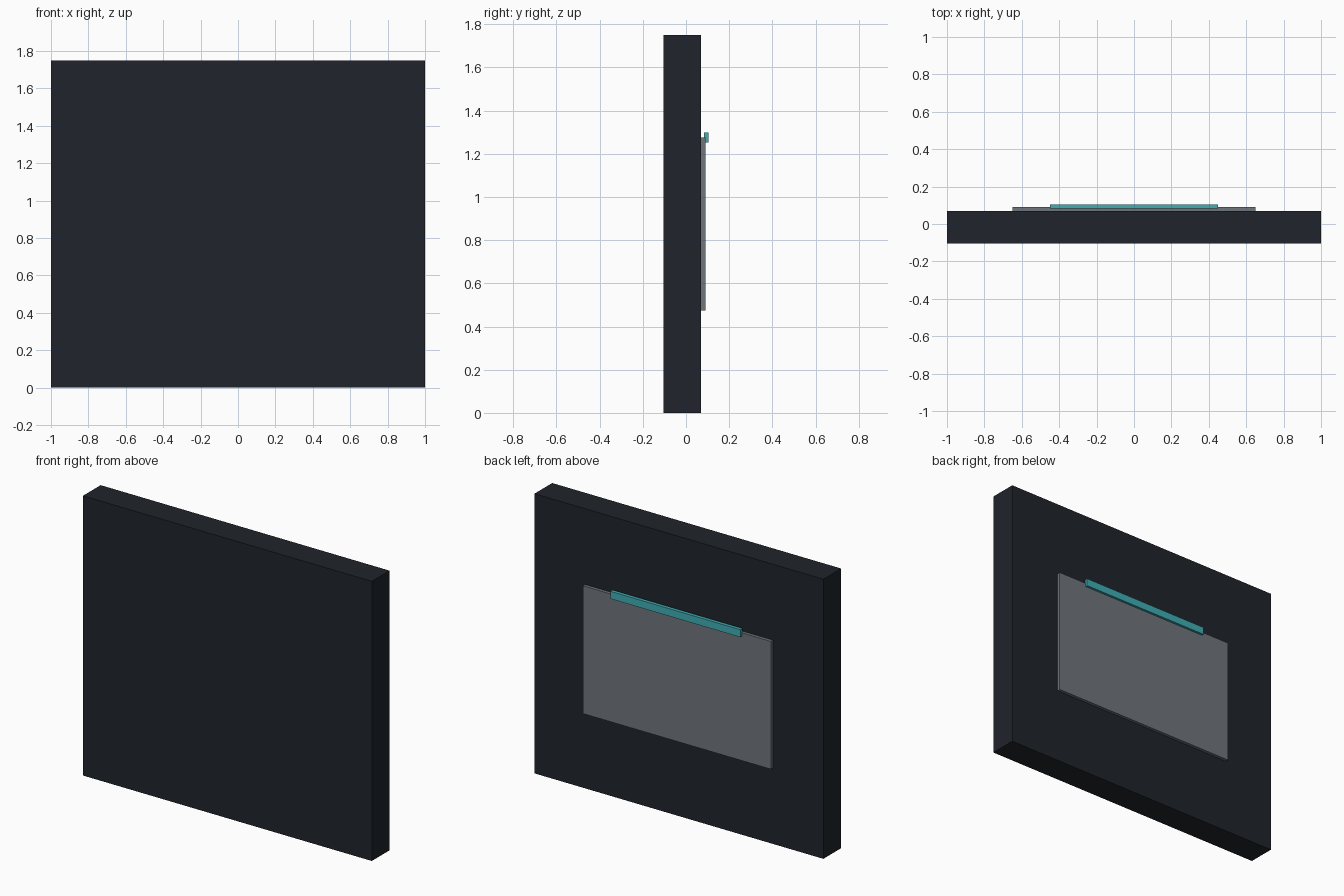
import bpy

if "Cube" in bpy.data.objects:
    bpy.data.objects.remove(bpy.data.objects["Cube"])


def material(name, color):
    mat = bpy.data.materials.new(name)
    mat.diffuse_color = (*color, 1)
    mat.use_nodes = True
    mat.node_tree.nodes["Principled BSDF"].inputs["Base Color"].default_value = mat.diffuse_color
    return mat


def box(name, x, y, z, mat):
    """Box spanning the (min, max) ranges on each axis."""
    spans = (x, y, z)
    bpy.ops.mesh.primitive_cube_add(size=1, location=[(a + b) / 2 for a, b in spans])
    obj = bpy.context.object
    obj.name = name
    obj.scale = [b - a for a, b in spans]
    bpy.ops.object.transform_apply(location=False, rotation=False, scale=True)
    obj.data.materials.append(mat)
    return obj


dark = material("dark_casing", (0.014, 0.018, 0.025))
grey = material("grey_panel", (0.16, 0.18, 0.20))
teal = material("teal_accent", (0.05, 0.42, 0.45))

# Thick slab body
box("slab_body", (-1, 1), (-0.105, 0.07), (0, 1.75), dark)

# Raised plate on the back
box("back_panel", (-0.65, 0.65), (0.068, 0.09), (0.475, 1.275), grey)

# Accent strip across the top edge of the plate
box("accent_strip", (-0.45, 0.45), (0.083, 0.105), (1.253, 1.30), teal)
